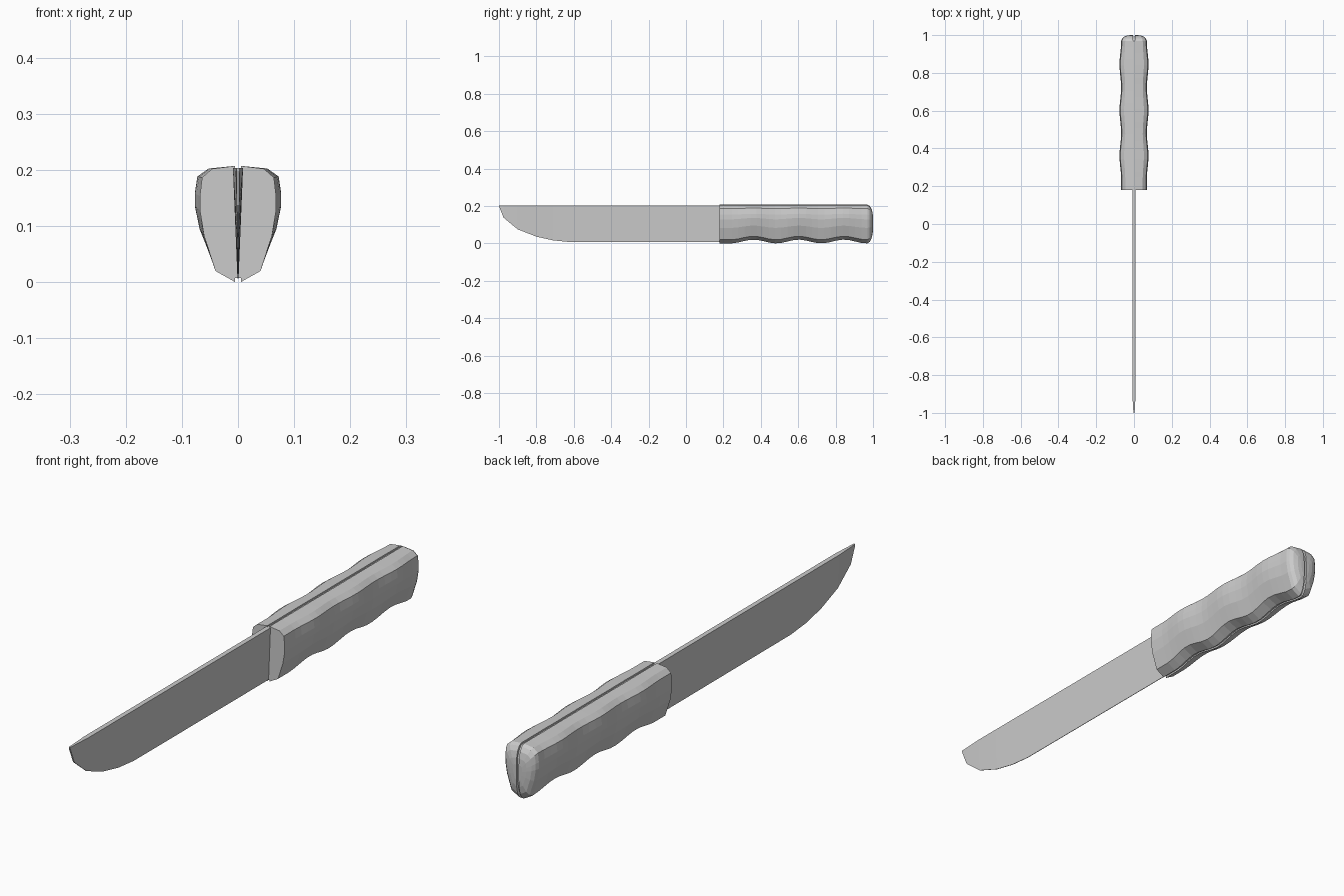
import bpy, bmesh, math

if "Cube" in bpy.data.objects:
    bpy.data.objects.remove(bpy.data.objects["Cube"])


def loft(name, rings):
    """Skin closed rings of equal length and cap both ends."""
    bm = bmesh.new()
    rows = [[bm.verts.new(p) for p in ring] for ring in rings]
    n = len(rows[0])
    for a, b in zip(rows, rows[1:]):
        for i in range(n):
            j = (i + 1) % n
            bm.faces.new((a[i], a[j], b[j], b[i]))
    bm.faces.new(rows[0])
    bm.faces.new(rows[-1])
    bmesh.ops.recalc_face_normals(bm, faces=bm.faces)
    mesh = bpy.data.meshes.new(name)
    bm.to_mesh(mesh)
    bm.free()
    ob = bpy.data.objects.new(name, mesh)
    bpy.context.collection.objects.link(ob)
    return ob


def wave(y):
    """Finger-grip wave along the handle, 0 to 1."""
    if y < 0.24 or y > 0.965:
        return 0.0
    return 0.5 - 0.5 * math.cos(2 * math.pi * (y - 0.24) / 0.2417)


# Blade: spine thicker than the cutting edge, thinning to the tip
def blade_ring(y, bottom, top, edge, spine):
    return [(-edge, y, bottom), (edge, y, bottom), (spine, y, top), (-spine, y, top)]


belly = [(-1.0, 0.198), (-0.975, 0.137), (-0.90, 0.075), (-0.80, 0.036),
         (-0.71, 0.016), (-0.62, 0.007), (0.19, 0.006)]
rings = []
for y, z in belly:
    k = min(1, (y + 1) / 0.1)
    rings.append(blade_ring(y, z, 0.203, 0.001 + 0.002 * (1 - k), 0.003 + 0.006 * k))
loft("blade", rings)

# Tang: sits slightly recessed between the two handle halves
stations = [0.18 + 0.79 * i / 24 for i in range(25)]
rings = [blade_ring(y, 0.007 + 0.018 * wave(y), 0.201, 0.006, 0.009) for y in stations]
rings.append(blade_ring(0.982, 0.03, 0.185, 0.006, 0.008))
rings.append(blade_ring(0.992, 0.07, 0.16, 0.006, 0.007))
loft("tang", rings)

# Handle halves: (width share, height share) of the half cross-section
INNER = 0.005
section = [(0.07, 0.0), (0.59, 0.095), (0.89, 0.40), (1.0, 0.62),
           (1.0, 0.74), (0.94, 0.90), (0.68, 0.975), (0.07, 1.0)]


def handle_ring(y, w, scale=1.0):
    width, low, high = 0.068 + 0.009 * w, 0.020 * w, 0.207
    ring = []
    for sx, sz in section:
        z = low + (high - low) * sz
        ring.append((max(INNER, width * sx * scale), y, 0.11 + (z - 0.11) * scale))
    return ring


rings = [handle_ring(y, wave(y)) for y in stations]
# rounded butt end
rings += [handle_ring(y, 0.0, s) for y, s in ((0.982, 0.93), (0.992, 0.77), (0.998, 0.52), (1.0, 0.28))]
handle = loft("handle_halves", rings)
handle.modifiers.new("Mirror", 'MIRROR').use_axis[0] = True
